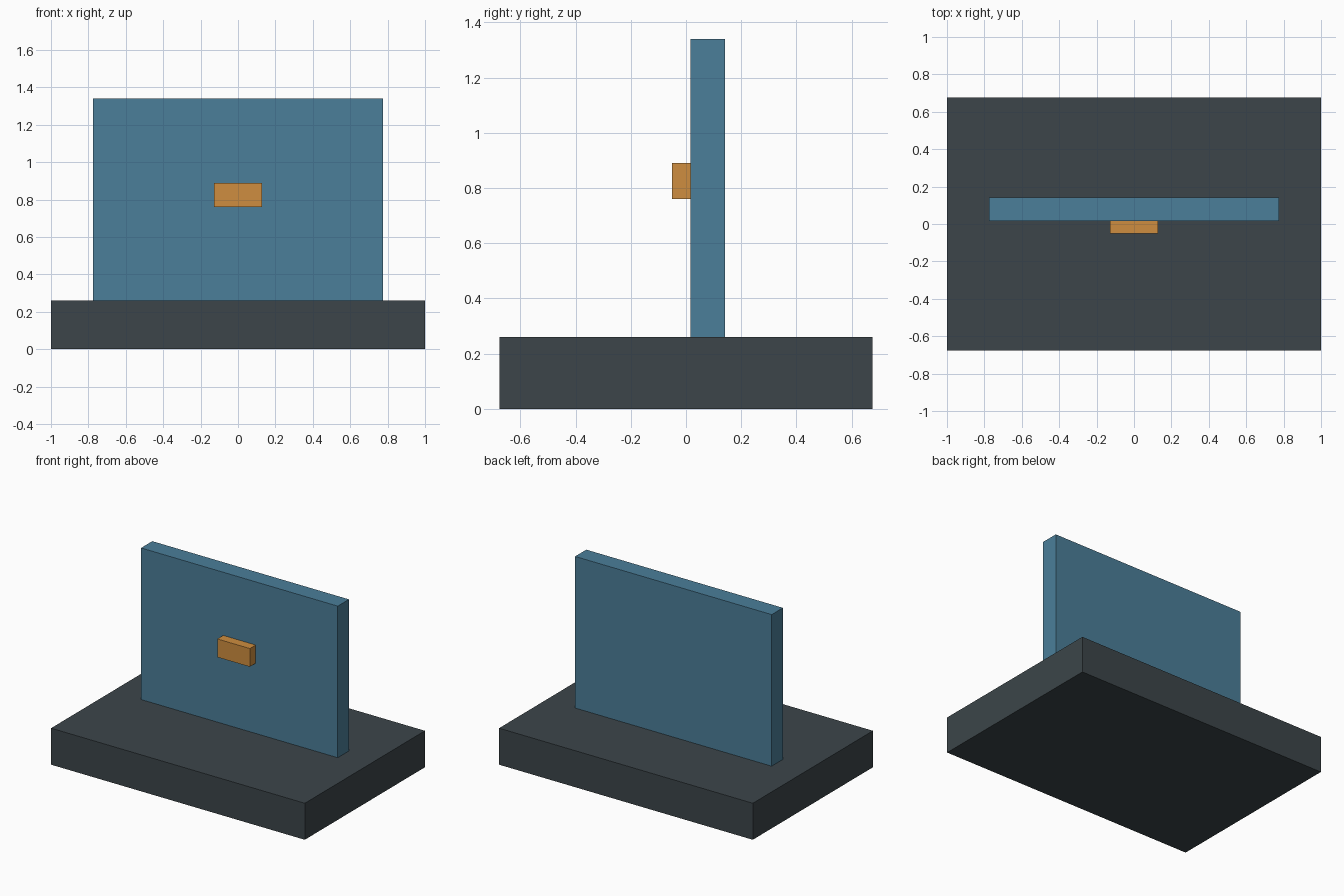
import bpy

if "Cube" in bpy.data.objects:
    bpy.data.objects.remove(bpy.data.objects["Cube"])


def material(name, color):
    m = bpy.data.materials.new(name)
    m.diffuse_color = (*color, 1)
    m.use_nodes = True
    m.node_tree.nodes["Principled BSDF"].inputs["Base Color"].default_value = m.diffuse_color
    return m


def box(name, x, y, z, mat):
    """Box from (min, max) ranges on each axis."""
    ranges = (x, y, z)
    bpy.ops.mesh.primitive_cube_add(size=1, location=[(a + b) / 2 for a, b in ranges])
    ob = bpy.context.object
    ob.name = name
    ob.scale = [b - a for a, b in ranges]
    bpy.ops.object.transform_apply(location=False, rotation=False, scale=True)
    ob.data.materials.append(mat)
    return ob


dark = material("dark_slate", (0.045, 0.06, 0.068))
blue = material("blue", (0.07, 0.21, 0.32))
orange = material("orange", (0.62, 0.27, 0.05))

# Heavy base slab
box("base", (-1, 1), (-0.676, 0.676), (0, 0.26), dark)
# Upright panel standing on the base
box("panel", (-0.775, 0.775), (0.016, 0.142), (0.26, 1.34), blue)
# Small block on the panel front
box("front_block", (-0.128, 0.128), (-0.05, 0.016), (0.76, 0.89), orange)
